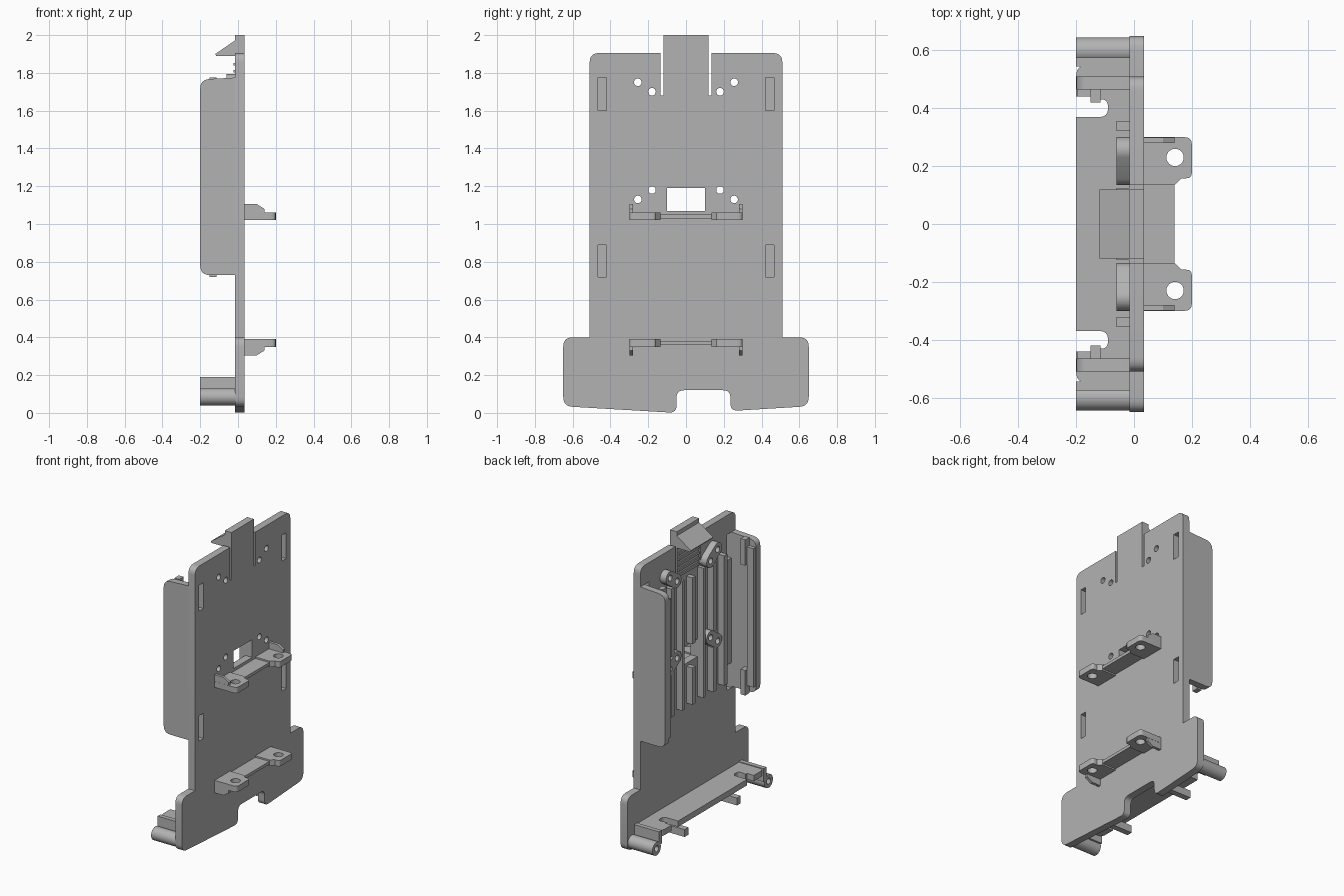
import bpy, bmesh, math
from mathutils import Matrix, Vector

cube = bpy.data.objects.get("Cube")
if cube:
    bpy.data.objects.remove(cube, do_unlink=True)

grey = bpy.data.materials.new("plain grey plastic")
grey.use_nodes = True
tone = (0.45, 0.45, 0.45, 1)
grey.diffuse_color = tone
grey.node_tree.nodes["Principled BSDF"].inputs["Base Color"].default_value = tone

# Outline axes: X extrudes a (y, z) outline, Y an (x, z) one, Z an (x, y) one
AXES = {
    "X": Matrix(((0, 0, 1), (1, 0, 0), (0, 1, 0))),
    "Y": Matrix(((1, 0, 0), (0, 0, 1), (0, 1, 0))),
    "Z": Matrix.Identity(3),
}


def rounded(points):
    """Round corners given as (u, v, radius); plain (u, v) stays sharp."""
    out = []
    for i, p in enumerate(points):
        c = Vector(p[:2])
        if len(p) < 3:
            out.append(c)
            continue
        a = (Vector(points[i - 1][:2]) - c).normalized()
        b = (Vector(points[(i + 1) % len(points)][:2]) - c).normalized()
        start, end = c + a * p[2], c + b * p[2]
        for k in range(7):
            t = k / 6
            out.append(start * (1 - t) ** 2 + c * 2 * t * (1 - t) + end * t * t)
    return out


def circle(u, v, r, n=24):
    return [(u + r * math.cos(math.tau * k / n), v + r * math.sin(math.tau * k / n))
            for k in range(n)]


def rect(u0, u1, v0, v1):
    return [(u0, v0), (u1, v0), (u1, v1), (u0, v1)]


def slab(name, axis, lo, hi, outline, holes=()):
    """Extrude a filled outline with holes between lo and hi along an axis."""
    curve = bpy.data.curves.new(name, "CURVE")
    curve.dimensions = "2D"
    curve.fill_mode = "BOTH"
    curve.extrude = (hi - lo) / 2
    for loop in [rounded(outline), *holes]:
        spline = curve.splines.new("POLY")
        spline.points.add(len(loop) - 1)
        for point, (u, v) in zip(spline.points, loop):
            point.co = (u, v, 0, 1)
        spline.use_cyclic_u = True
    temp = bpy.data.objects.new(name, curve)
    bpy.context.collection.objects.link(temp)
    graph = bpy.context.evaluated_depsgraph_get()
    mesh = bpy.data.meshes.new_from_object(temp.evaluated_get(graph))
    bpy.data.objects.remove(temp, do_unlink=True)
    bpy.data.curves.remove(curve)

    bm = bmesh.new()
    bm.from_mesh(mesh)
    bmesh.ops.translate(bm, verts=bm.verts, vec=(0, 0, (lo + hi) / 2))
    bmesh.ops.transform(bm, verts=bm.verts, matrix=AXES[axis].to_4x4())
    bmesh.ops.remove_doubles(bm, verts=bm.verts, dist=0.0001)
    bmesh.ops.recalc_face_normals(bm, faces=bm.faces)
    bm.to_mesh(mesh)
    bm.free()
    mesh.materials.clear()
    mesh.materials.append(grey)
    obj = bpy.data.objects.new(name, mesh)
    bpy.context.collection.objects.link(obj)
    bpy.ops.object.select_all(action="DESELECT")
    obj.select_set(True)
    bpy.context.view_layer.objects.active = obj
    bpy.ops.object.shade_smooth_by_angle(angle=math.radians(30))
    return obj


def box(name, x0, x1, y0, y1, z0, z1):
    return slab(name, "X", x0, x1, rect(y0, y1, z0, z1))


BACK, FACE, DEEP = -0.015, 0.035, -0.2
SLOTS = ((0.72, 0.89), (1.6, 1.775))
# Screw hole pairs as (inner height, outer height)
SCREWS = ((1.70, 1.75), (1.18, 1.13))

# Main plate: wide foot, notched bottom edge, and a spring tongue between slits
left_edge = [(-0.12, 2.0), (-0.12, 1.68), (-0.135, 1.68), (-0.135, 1.905),
             (-0.51, 1.905, 0.05), (-0.51, 0.4), (-0.65, 0.4, 0.05)]
foot = [(-0.65, 0.035, 0.05), (-0.05, 0.0, 0.04), (-0.05, 0.12, 0.04),
        (0.235, 0.12, 0.04), (0.235, 0.01, 0.04), (0.65, 0.035, 0.05)]
right_edge = [(-p[0], *p[1:]) for p in reversed(left_edge)]
holes = [rect(-0.1, 0.1, 1.07, 1.19)]
for s in (-1, 1):
    for z0, z1 in SLOTS:
        holes.append(rect(*sorted((s * 0.42, s * 0.465)), z0, z1))
    for inner, outer in SCREWS:
        holes += [circle(s * 0.18, inner, 0.02), circle(s * 0.255, outer, 0.02)]
slab("main_plate", "X", BACK, FACE, left_edge + foot + right_edge, holes)

# Hook on the tongue and the shallow ridges below it
slab("tongue_hook", "Y", -0.12, 0.12,
     [(FACE, 2.0), (0.025, 2.0), (-0.12, 1.9), (-0.115, 1.89), (BACK, 1.89), (0, 1.88)])
for k in range(5):
    z = 1.69 + 0.037 * k
    box("tongue_ridge", BACK - 0.008, BACK, -0.11, 0.11, z, z + 0.015)

# Vertical stiffening ribs, the middle one broken at the window
for k in range(-3, 4):
    y = k * 0.113
    spans = ((0.8, 1.05), (1.21, 1.66)) if k == 0 else ((0.8, 1.68),)
    for z0, z1 in spans:
        width = 0.012 if abs(k) == 1 else 0.017
        if abs(k) == 2:
            spans_clear = ((0.8, 1.1), (1.21, 1.67))
            for a, b in spans_clear:
                box("stiffening_rib", -0.06, BACK, y - width, y + width, a, b)
        else:
            box("stiffening_rib", -0.06, BACK, y - width, y + width, z0, z1)

for s in (-1, 1):
    # Screw bosses: a stadium around each pair of holes
    for inner, outer in SCREWS:
        a, b = Vector((s * 0.18, inner)), Vector((s * 0.255, outer))
        heading = math.atan2(b.y - a.y, b.x - a.x)
        stadium = []
        for centre, turn in ((a, math.pi / 2), (b, -math.pi / 2)):
            for k in range(13):
                t = heading + turn + math.pi * k / 12
                stadium.append(centre + 0.045 * Vector((math.cos(t), math.sin(t))))
        slab("screw_boss", "X", -0.06, BACK, stadium,
             [circle(*a, 0.02), circle(*b, 0.02)])

    def side(name, x0, x1, y0, y1, z0, z1):
        box(name, x0, x1, *sorted((s * y0, s * y1)), z0, z1)

    # Side flange with an inward lip and two catches
    slab("side_flange", "Y", *sorted((s * 0.465, s * 0.51)),
         [(BACK, 0.73), (DEEP, 0.73, 0.05), (DEEP, 1.765, 0.05), (BACK, 1.775)])
    side("flange_lip", DEEP + 0.003, -0.15, 0.44, 0.465, 0.78, 1.72)
    for z0, z1 in SLOTS:
        side("flange_catch", -0.15, -0.115, 0.42, 0.466, z0, z1)

    # Hollow end peg, its web, and the prong under the shelf
    slab("end_peg", "X", DEEP, BACK, circle(s * 0.6, 0.085, 0.045),
         [circle(s * 0.6, 0.085, 0.02)])
    side("peg_web", DEEP, BACK, 0.545, 0.575, 0.1, 0.19)
    side("shelf_prong", DEEP, BACK, 0.26, 0.3, 0.05, 0.1)

# Shelf across the bottom with a hooked notch near each end
half = [(BACK, 0.55), (DEEP, 0.55, 0.04), (DEEP, 0.44), (-0.15, 0.44), (-0.15, 0.425),
        (-0.09, 0.435, 0.03), (-0.09, 0.37, 0.03), (DEEP, 0.37)]
slab("bottom_shelf", "Z", 0.145, 0.185,
     half + [(p[0], -p[1], *p[2:]) for p in reversed(half)])

# Two mounting brackets: ears with holes, a thin bridge, and end gussets
for base, up in ((1.02, 1), (0.39, -1)):
    def span(a, b):
        return sorted((base + up * a, base + up * b))

    for s in (-1, 1):
        slab("bracket_ear", "Z", *span(0, 0.04),
             [(FACE, s * 0.3), (0.2, s * 0.3, 0.025), (0.2, s * 0.158, 0.02),
              (0.165, s * 0.158), (0.14, s * 0.135), (FACE, s * 0.135)],
             [circle(0.142, s * 0.23, 0.03)])
        slab("bracket_gusset", "Y", *sorted((s * 0.28, s * 0.299)),
             [(x, base + up * h) for x, h in
              ((FACE, 0.085), (0.1, 0.085), (0.14, 0.06), (0.14, 0.03), (FACE, 0.03))])
    box("bracket_bridge", FACE, 0.14, -0.14, 0.14, *span(0.01, 0.03))
